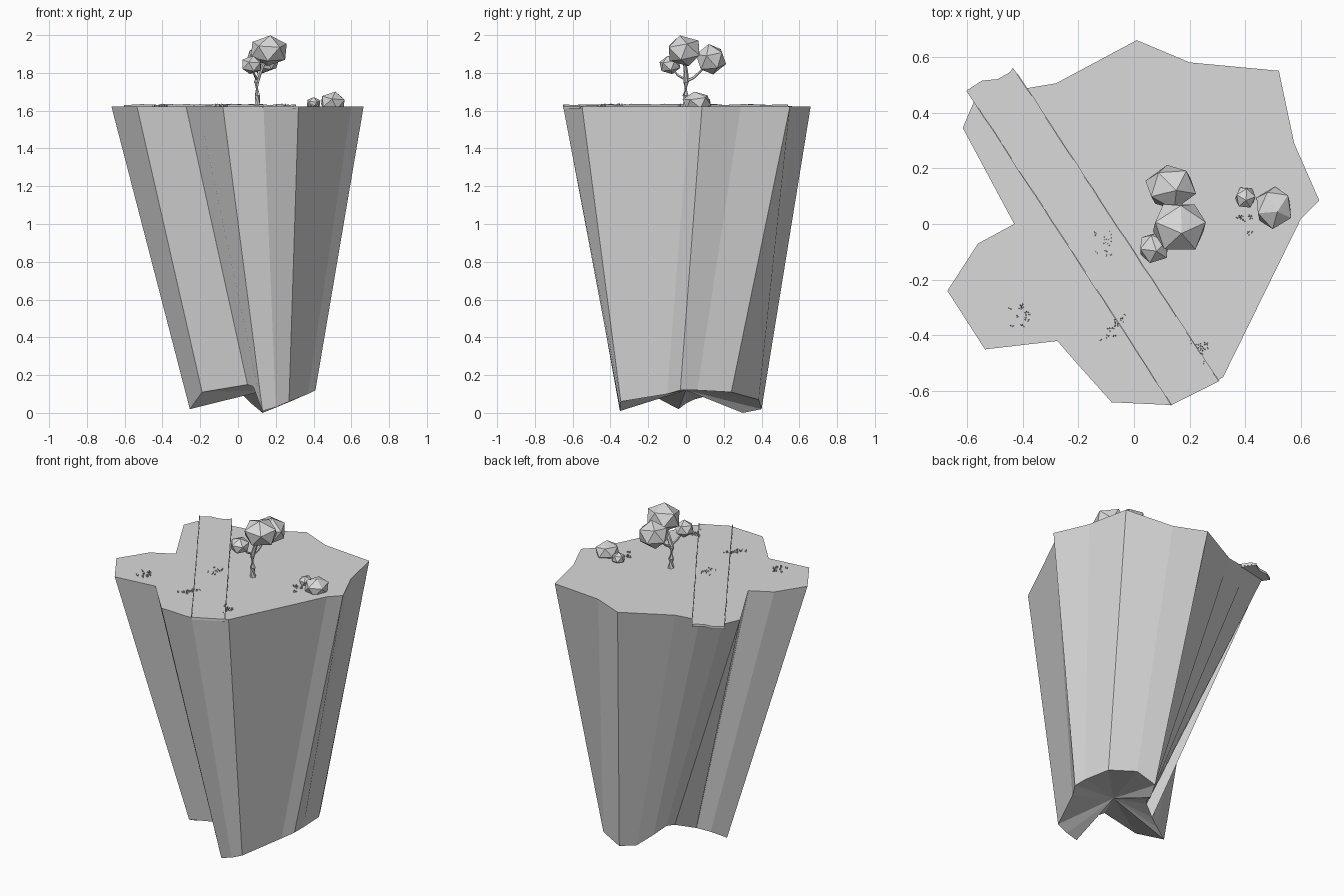
import bpy, bmesh, math, random
from mathutils import Vector, Matrix

if "Cube" in bpy.data.objects:
    bpy.data.objects.remove(bpy.data.objects["Cube"])

random.seed(4)
TOP = 1.622
grey = bpy.data.materials.new("plain grey")
grey.diffuse_color = (0.7, 0.7, 0.7, 1)
grey.use_nodes = True
grey.node_tree.nodes["Principled BSDF"].inputs["Base Color"].default_value = grey.diffuse_color


def finish(name, bm, normals=True):
    if normals:
        bmesh.ops.recalc_face_normals(bm, faces=bm.faces)
    me = bpy.data.meshes.new(name)
    bm.to_mesh(me)
    bm.free()
    me.materials.append(grey)
    ob = bpy.data.objects.new(name, me)
    bpy.context.collection.objects.link(ob)
    return ob


def prism(name, pts, z0, z1):
    bm = bmesh.new()
    lo = [bm.verts.new((x, y, z0)) for x, y in pts]
    hi = [bm.verts.new((x, y, z1)) for x, y in pts]
    n = len(pts)
    for i in range(n):
        j = (i + 1) % n
        bm.faces.new((lo[i], lo[j], hi[j], hi[i]))
    bm.faces.new(hi)
    bm.faces.new(lo[::-1])
    return finish(name, bm)


# Rock island: (top x, top y, bottom x, bottom y, bottom z), tapering to a ragged foot
RIM = [(0.01, 0.66, 0.18, 0.40, 0.02), (0.20, 0.58, 0.30, 0.385, 0.07),
       (0.52, 0.55, 0.39, 0.24, 0.11), (0.575, 0.29, 0.41, 0.06, 0.12),
       (0.665, 0.085, 0.41, -0.03, 0.12), (0.60, 0.02, 0.37, -0.10, 0.10),
       (0.32, -0.55, 0.27, -0.345, 0.06), (0.135, -0.65, 0.20, -0.35, 0.03),
       (-0.08, -0.64, 0.13, -0.35, 0.01), (-0.21, -0.495, 0.08, -0.26, 0.14),
       (-0.275, -0.42, 0.05, -0.20, 0.15), (-0.535, -0.45, -0.19, -0.21, 0.11),
       (-0.67, -0.24, -0.255, -0.04, 0.02), (-0.56, -0.07, -0.17, 0.0, 0.05),
       (-0.43, 0.0, -0.10, 0.04, 0.07), (-0.615, 0.345, 0.0, 0.11, 0.09),
       (-0.57, 0.45, 0.03, 0.15, 0.09), (-0.43, 0.48, 0.07, 0.22, 0.05),
       (-0.28, 0.505, 0.13, 0.30, 0.0)]
bm = bmesh.new()
hi = [bm.verts.new((p[0], p[1], TOP)) for p in RIM]
lo = [bm.verts.new(p[2:]) for p in RIM]
mid = bm.verts.new((0.15, 0.0, 0.12))
for i in range(len(RIM)):
    j = (i + 1) % len(RIM)
    bm.faces.new((lo[i], lo[j], hi[j], hi[i]))
    bm.faces.new((lo[j], lo[i], mid))
bm.faces.new(hi)
finish("rock_island", bm)

# Path across the top, with a slightly overhanging ragged far end
A0, A1 = Vector((-0.60, 0.48)), Vector((0.135, -0.65))
B0, B1 = Vector((-0.42, 0.54)), Vector((0.305, -0.565))
prism("path", [A0, A1, B1, B0, (-0.435, 0.56), (-0.445, 0.545),
               (-0.49, 0.52), (-0.545, 0.515)], TOP - 0.01, TOP + 0.004)


# Thin uneven edging along both sides of the path
def edging(name, a, b):
    side = (b - a).orthogonal().normalized() * 0.002
    bm = bmesh.new()
    n, rows = 24, []
    for i in range(n + 1):
        p = a.lerp(b, i / n) + side * random.uniform(-0.7, 0.7)
        h = TOP + random.uniform(0.008, 0.014)
        rows.append([bm.verts.new((q.x, q.y, z)) for q, z in
                     ((p - side, TOP - 0.005), (p - side, h),
                      (p + side, h), (p + side, TOP - 0.005))])
    for r, s in zip(rows, rows[1:]):
        for k in range(4):
            bm.faces.new((r[k], r[(k + 1) % 4], s[(k + 1) % 4], s[k]))
    bm.faces.new(rows[0])
    bm.faces.new(rows[-1][::-1])
    finish(name, bm)


edging("path_edge_left", A0, A1)
edging("path_edge_right", B0, B1)


# Tapered low-poly limbs along a list of (x, y, z, radius)
def limb(name, pts, sides=6):
    bm = bmesh.new()
    rings = []
    for i, p in enumerate(pts):
        q = Vector(pts[min(i + 1, len(pts) - 1)][:3]) - Vector(pts[max(i - 1, 0)][:3])
        rot = q.to_track_quat('Z', 'Y')
        ring = []
        for k in range(sides):
            t = math.tau * k / sides
            off = rot @ Vector((math.cos(t), math.sin(t), 0)) * p[3]
            ring.append(bm.verts.new(Vector(p[:3]) + off))
        rings.append(ring)
    for r, s in zip(rings, rings[1:]):
        for k in range(sides):
            bm.faces.new((r[k], r[(k + 1) % sides], s[(k + 1) % sides], s[k]))
    bm.faces.new(rings[0][::-1])
    bm.faces.new(rings[-1])
    finish(name, bm)


limb("trunk", [(0.103, 0, 1.61, 0.022), (0.103, -0.002, 1.68, 0.016),
               (0.098, 0.0, 1.75, 0.014), (0.115, 0.0, 1.80, 0.012),
               (0.15, -0.01, 1.88, 0.008)])
limb("branch_back", [(0.10, 0, 1.755, 0.009), (0.11, 0.04, 1.775, 0.007),
                     (0.125, 0.10, 1.83, 0.005)], 5)
limb("branch_front", [(0.10, 0, 1.765, 0.008), (0.09, -0.04, 1.785, 0.006),
                      (0.075, -0.07, 1.82, 0.005)], 5)


# Faceted lumps: leaves and stones
def lump(name, centre, size, turn):
    bm = bmesh.new()
    bmesh.ops.create_icosphere(bm, subdivisions=1, radius=1)
    bmesh.ops.rotate(bm, verts=bm.verts, cent=(0, 0, 0),
                     matrix=Matrix.Rotation(turn, 3, 'Z') @ Matrix.Rotation(0.25, 3, 'X'))
    for v in bm.verts:
        v.co = Vector(centre) + Vector([a * s for a, s in zip(v.co, size)])
    finish(name, bm)


lump("leaves_top", (0.163, -0.01, 1.917), (0.107, 0.10, 0.084), 0.3)
lump("leaves_back", (0.132, 0.132, 1.872), (0.097, 0.085, 0.083), 1.0)
lump("leaves_front", (0.072, -0.085, 1.842), (0.06, 0.06, 0.05), 0.6)
lump("large_stone", (0.502, 0.058, 1.645), (0.072, 0.08, 0.057), 0.8)
lump("small_stone", (0.40, 0.095, 1.638), (0.04, 0.042, 0.035), 0.2)


# Grass tufts: clusters of tiny three-sided blades
def grass(name, cx, cy, spread, count):
    bm = bmesh.new()
    for _ in range(count):
        x = cx + random.uniform(-1, 1) * spread
        y = cy + random.uniform(-1, 1) * spread
        for k in range(3):
            t = random.uniform(0, math.tau)
            c = Vector((x + 0.005 * math.cos(t), y + 0.005 * math.sin(t), TOP - 0.002))
            tip = bm.verts.new(c + Vector((0.004 * math.cos(t), 0.004 * math.sin(t),
                                           random.uniform(0.012, 0.02))))
            base = [bm.verts.new(c + Vector((0.003 * math.cos(t + a), 0.003 * math.sin(t + a), 0)))
                    for a in (0, 2.09, 4.19)]
            for i in range(3):
                bm.faces.new((base[i], base[(i + 1) % 3], tip))
            bm.faces.new(base[::-1])
    finish(name, bm)


for i, (x, y, s, n) in enumerate([(-0.12, -0.07, 0.045, 11), (-0.40, -0.33, 0.045, 11),
                                  (-0.08, -0.37, 0.045, 11), (0.245, -0.465, 0.045, 10),
                                  (0.405, 0.0, 0.035, 10)]):
    grass("grass_tuft_%d" % (i + 1), x, y, s, n)
